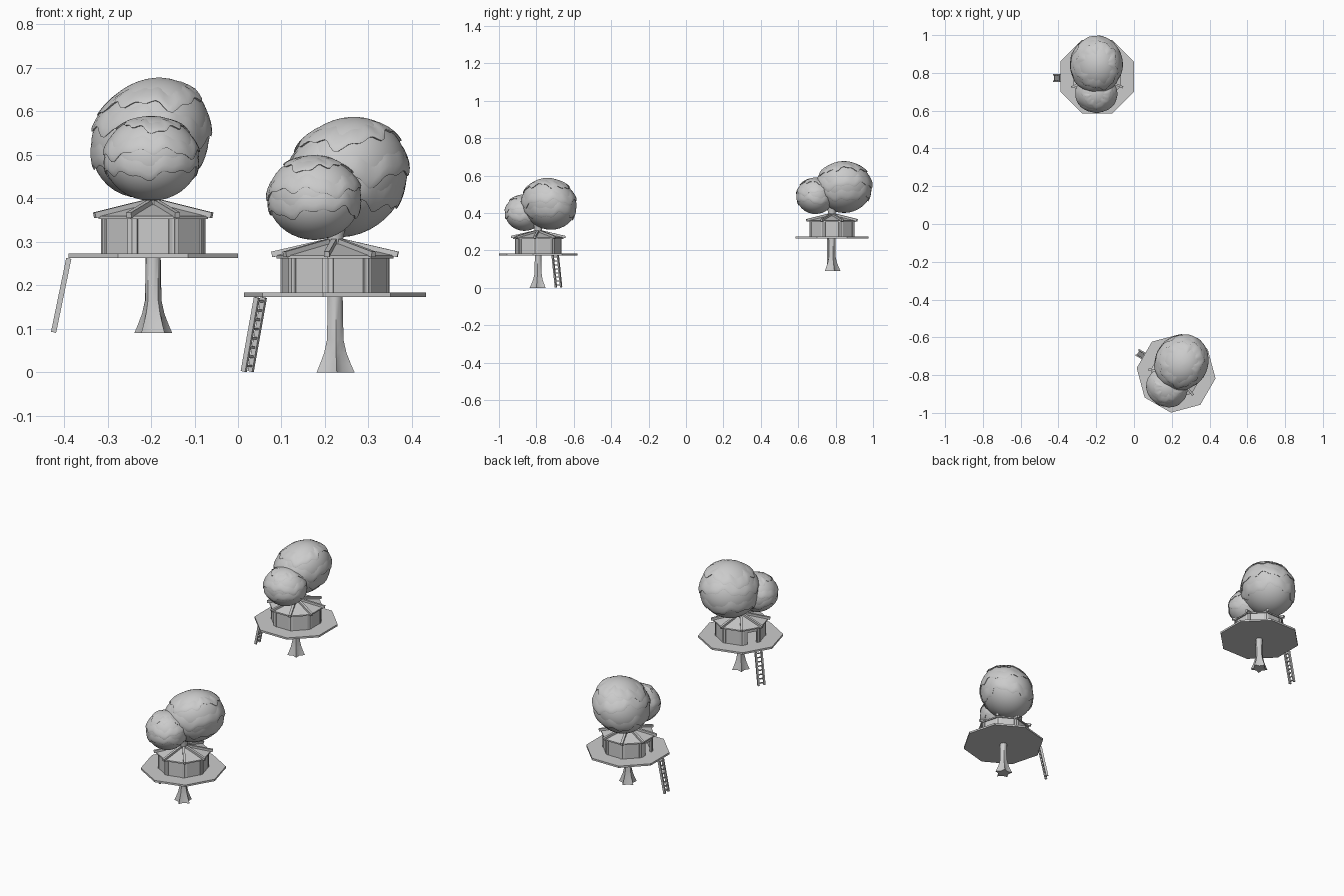
import bpy, bmesh, math, random
from math import sin, cos, pi, tan, radians
from mathutils import Matrix, Vector

if "Cube" in bpy.data.objects:
    bpy.data.objects.remove(bpy.data.objects["Cube"])


def finish(name, bm, place, smooth=None):
    bmesh.ops.recalc_face_normals(bm, faces=bm.faces)
    me = bpy.data.meshes.new(name)
    bm.to_mesh(me)
    bm.free()
    me.transform(place)
    ob = bpy.data.objects.new(name, me)
    bpy.context.collection.objects.link(ob)
    if smooth:
        bpy.ops.object.select_all(action='DESELECT')
        ob.select_set(True)
        bpy.context.view_layer.objects.active = ob
        bpy.ops.object.shade_smooth_by_angle(angle=radians(smooth))
    return ob


def box(bm, size, loc, rot=Matrix()):
    m = rot @ Matrix.Translation(loc) @ Matrix.Diagonal((*size, 1))
    bmesh.ops.create_cube(bm, size=1, matrix=m)


def beam(bm, a, b, w, h):
    """Box of width w and height h running from a to b."""
    a, b = Vector(a), Vector(b)
    x = (b - a).normalized()
    y = Vector((0, 0, 1)).cross(x).normalized()
    r = Matrix((x, y, x.cross(y))).transposed().to_4x4()
    m = Matrix.Translation((a + b) / 2) @ r @ Matrix.Diagonal(((b - a).length, w, h, 1))
    bmesh.ops.create_cube(bm, size=1, matrix=m)


def loft(bm, rings, cap0=True, cap1=True):
    rows = [[bm.verts.new(p) for p in ring] for ring in rings]
    n = len(rows[0])
    for r, s in zip(rows, rows[1:]):
        for i in range(n):
            bm.faces.new((r[i], r[(i + 1) % n], s[(i + 1) % n], s[i]))
    if cap0:
        bm.faces.new(rows[0][::-1])
    if cap1:
        bm.faces.new(rows[-1])


def oct_ring(r, z):
    return [(r * cos(pi / 8 + i * pi / 4), r * sin(pi / 8 + i * pi / 4), z) for i in range(8)]


def blob(name, place, centre, half, shear, layers, seed):
    """Rounded crown with overlapping leaf layers that have wavy lower edges."""
    rnd = random.Random(seed)
    bm = bmesh.new()
    n = 72

    def pt(az, lat, s):
        z = half[2] * sin(lat) * s
        x = half[0] * cos(lat) * cos(az) * s + shear * z
        y = half[1] * cos(lat) * sin(az) * s
        return (centre[0] + x, centre[1] + y, centre[2] + z)

    azs = [2 * pi * i / n for i in range(n)]
    lats = [-pi / 2 + pi * (j + 0.3) / 20.6 for j in range(21)]
    loft(bm, [[pt(a, l, 0.975) for a in azs] for l in lats])
    for base, tilt in layers:
        ph = [rnd.uniform(0, 2 * pi) for _ in range(4)]

        def edge(a):
            w = 0.09 * sin(3 * a + ph[0]) + 0.06 * sin(7 * a + ph[1]) + 0.05 * sin(13 * a + ph[2])
            return base + tilt * sin(a + ph[3]) + w

        rings = [[pt(a, edge(a) + d, s) for a in azs] for d, s in
                 ((0.03, 0.95), (0, 1.005), (0.03, 1.012), (0.15, 1.0), (0.3, 0.985), (0.42, 0.965))]
        loft(bm, rings, False, False)
    finish(name, bm, place, 35)


def treehouse(tag, loc, turn):
    place = Matrix.Translation(loc) @ Matrix.Rotation(turn, 4, 'Z')

    # trunk with flared, star-shaped roots
    bm = bmesh.new()
    rings = []
    for z, r, star in ((0, .046, .42), (.02, .037, .36), (.045, .027, .25), (.075, .02, .1),
                       (.18, .018, .04), (.3, .018, 0), (.34, .026, 0)):
        rings.append([(r * (1 - star * (i % 2)) * cos(i * pi / 5 + .3),
                       r * (1 - star * (i % 2)) * sin(i * pi / 5 + .3), z) for i in range(10)])
    loft(bm, rings)
    finish(tag + "trunk", bm, place, 40)

    # octagonal deck
    bm = bmesh.new()
    loft(bm, [oct_ring(.2105, .173), oct_ring(.2105, .183)])
    finish(tag + "deck", bm, place)

    # cabin walls with a doorway on the ladder side, and corner posts
    bm = bmesh.new()
    ap, z0, z1 = .117, .182, .266
    width = 2 * ap * tan(pi / 8)
    for i in range(8):
        rot = Matrix.Rotation(i * pi / 4, 4, 'Z')
        x, zc = ap - .005, (z0 + z1) / 2
        if i == 4:
            lo, hi = -.017, .033
            box(bm, (.01, lo + width / 2, z1 - z0), (x, (lo - width / 2) / 2, zc), rot)
            box(bm, (.01, width / 2 - hi, z1 - z0), (x, (hi + width / 2) / 2, zc), rot)
            box(bm, (.01, hi - lo, z1 - .245), (x, (hi + lo) / 2, (z1 + .245) / 2), rot)
        else:
            box(bm, (.01, width, z1 - z0), (x, 0, zc), rot)
    finish(tag + "cabin_walls", bm, place)
    bm = bmesh.new()
    for i in range(8):
        rot = Matrix.Rotation(pi / 8 + i * pi / 4, 4, 'Z')
        box(bm, (.012, .024, .084), (.119, 0, .224), rot)
    finish(tag + "corner_posts", bm, place)

    # shallow roof and its radial rafters
    bm = bmesh.new()
    loft(bm, [oct_ring(.015, .284), oct_ring(.136, .262), oct_ring(.136, .269), oct_ring(.03, .294),
              oct_ring(.015, .296)])
    finish(tag + "roof", bm, place)
    bm = bmesh.new()
    for i in range(8):
        a = pi / 8 + i * pi / 4
        beam(bm, (.146 * cos(a), .146 * sin(a), .271), (.02 * cos(a), .02 * sin(a), .3), .012, .013)
    finish(tag + "rafters", bm, place)

    # ladder leaning on the deck
    bm = bmesh.new()
    foot, top = Vector((-.229, -.007, .002)), Vector((-.194, -.007, .172))
    for s in (-.016, .016):
        off = Vector((0, s, 0))
        beam(bm, foot + off, top + off, .008, .012)
    for k in range(8):
        p = foot.lerp(top, (k + .6) / 8)
        box(bm, (.006, .032, .005), p)
    finish(tag + "ladder", bm, place)

    # two leafy crowns
    blob(tag + "large_crown", place, (-.006, .064, .449), (.139, .153, .142), .14,
         ((.62, .12), (.1, .1), (-.5, .05)), 4)
    blob(tag + "small_crown", place, (-.004, -.088, .402), (.112, .104, .1), 0,
         ((.8, .05), (.15, .06), (-.4, .05)), 9)


treehouse("back_", (-.195, .78, .09), 0)
treehouse("front_", (.223, -.79, 0), radians(-30))
